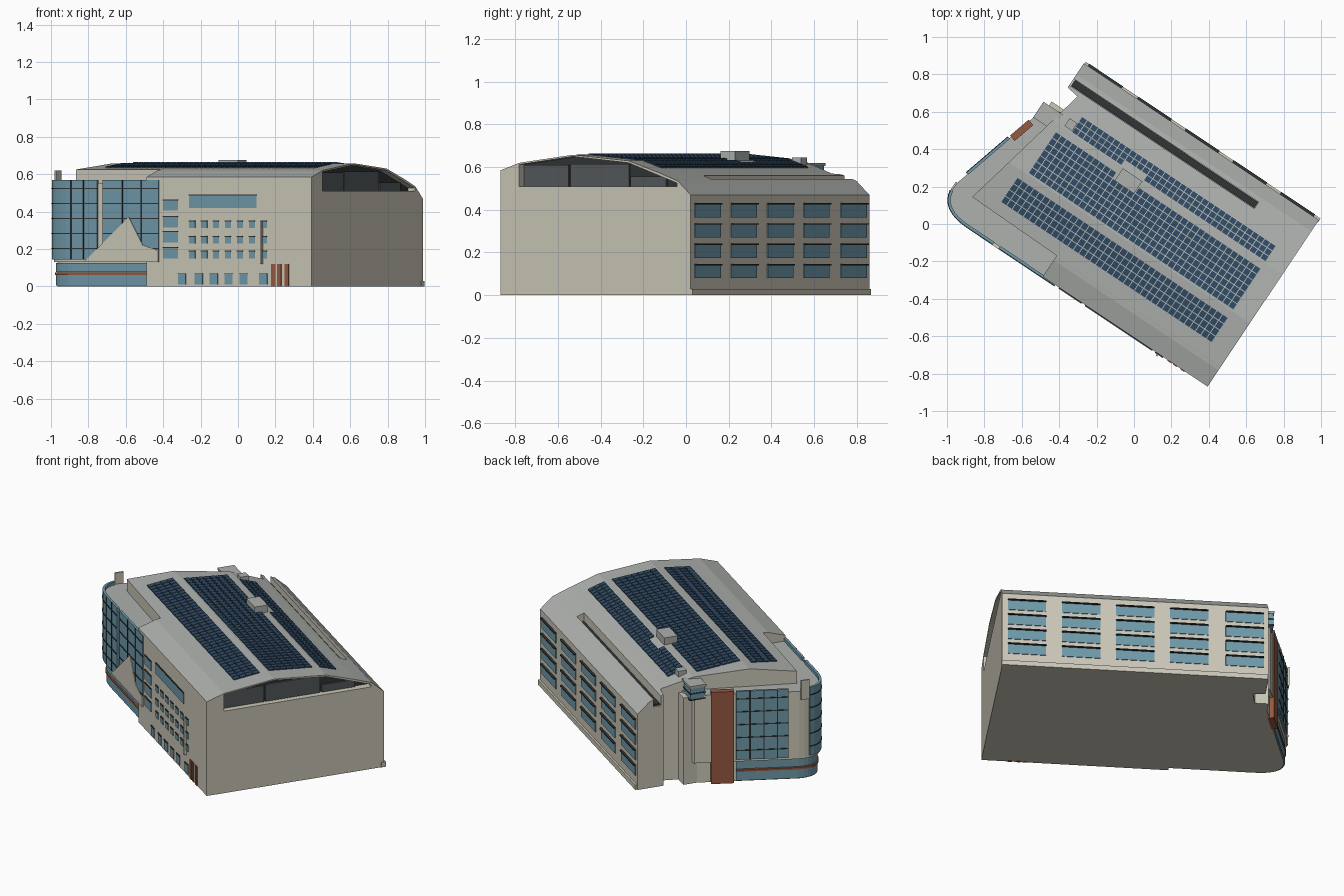
import bpy, bmesh, math
from mathutils import Vector

if "Cube" in bpy.data.objects:
    bpy.data.objects.remove(bpy.data.objects["Cube"])

# Everything is built in the building's own axes (a along, b across) then turned
ANG = math.atan2(-0.555, 0.832)


def mat(name, r, g, b):
    m = bpy.data.materials.new(name)
    m.diffuse_color = (r, g, b, 1)
    m.use_nodes = True
    m.node_tree.nodes["Principled BSDF"].inputs["Base Color"].default_value = m.diffuse_color
    return m


WALL = mat("beige_wall", 0.60, 0.57, 0.48)
ROOF = mat("grey_roof", 0.42, 0.44, 0.42)
GLASS = mat("blue_glass", 0.16, 0.32, 0.40)
PANEL = mat("solar_blue", 0.03, 0.07, 0.13)
DARK = mat("dark_metal", 0.03, 0.035, 0.035)
LOUVRE = mat("louvre_grey", 0.09, 0.10, 0.105)
BROWN = mat("rust_brown", 0.30, 0.10, 0.05)


def finish(name, bm, *mats, roof_tops=False):
    bmesh.ops.recalc_face_normals(bm, faces=bm.faces)
    bm.normal_update()
    if roof_tops:
        for f in bm.faces:
            f.material_index = 1 if f.normal.z > 0.3 else 0
    me = bpy.data.meshes.new(name)
    bm.to_mesh(me)
    bm.free()
    ob = bpy.data.objects.new(name, me)
    bpy.context.collection.objects.link(ob)
    for m in mats:
        me.materials.append(m)
    ob.rotation_euler.z = ANG
    return ob


def add_prism(bm, lo, hi):
    v0 = [bm.verts.new(p) for p in lo]
    v1 = [bm.verts.new(p) for p in hi]
    bm.faces.new(v0)
    bm.faces.new(v1)
    n = len(lo)
    for i in range(n):
        j = (i + 1) % n
        bm.faces.new((v0[i], v0[j], v1[j], v1[i]))


def prism(name, pts, z0, z1, *mats, roof_tops=False):
    bm = bmesh.new()
    add_prism(bm, [(a, b, z0) for a, b in pts], [(a, b, z1) for a, b in pts])
    return finish(name, bm, *mats, roof_tops=roof_tops)


def boxes(name, items, *mats):
    """items: (a0, a1, b0, b1, z0, z1) boxes joined in one object"""
    bm = bmesh.new()
    for a0, a1, b0, b1, z0, z1 in items:
        q = [(a0, b0), (a1, b0), (a1, b1), (a0, b1)]
        add_prism(bm, [(a, b, z0) for a, b in q], [(a, b, z1) for a, b in q])
    return finish(name, bm, *mats)


def offset(pts, d):
    out = []
    for i, p in enumerate(pts):
        t = Vector(pts[min(i + 1, len(pts) - 1)]) - Vector(pts[max(i - 1, 0)])
        t.normalize()
        out.append((p[0] - t.y * d, p[1] + t.x * d))
    return out


def ribbon(name, pts, z0, z1, m, d0=-0.005, d1=0.01):
    return prism(name, offset(pts, d0) + offset(pts, d1)[::-1], z0, z1, m)


# Main hall: stations (b, left end, roof height)
ST = [(-0.505, -0.25, 0.585), (-0.40, -0.25, 0.62), (-0.37, -0.25, 0.624), (-0.36, -0.80, 0.625),
      (-0.097, -0.74, 0.658), (0.216, -0.67, 0.63), (0.40, -0.63, 0.57),
      (0.41, -0.70, 0.566), (0.494, -0.70, 0.535), (0.566, -0.70, 0.47)]
AR = 0.81


def roof_z(b):
    for (b0, _, z0), (b1, _, z1) in zip(ST, ST[1:]):
        if b0 <= b <= b1:
            return z0 + (z1 - z0) * (b - b0) / (b1 - b0)


bm = bmesh.new()
rings = [[bm.verts.new(p) for p in ((l, b, 0), (AR, b, 0), (AR, b, z), (l, b, z))] for b, l, z in ST]
for r, s in zip(rings, rings[1:]):
    for i in range(4):
        j = (i + 1) % 4
        bm.faces.new((r[i], r[j], s[j], s[i]))
bm.faces.new(rings[0])
bm.faces.new(rings[-1])
hall = finish("main_hall", bm, WALL, ROOF, roof_tops=True)

# Cutters: recessed gable opening and the long roof slot
gable = [(-0.40, 0.51), (0.49, 0.51), (0.49, 0.525), (0.216, 0.62), (-0.097, 0.65), (-0.40, 0.612)]
bm = bmesh.new()
add_prism(bm, [(0.76, b, z) for b, z in gable], [(0.85, b, z) for b, z in gable])
cut1 = finish("gable_cutter", bm, DARK)
cut2 = boxes("slot_cutter", [(-0.75, 0.49, 0.425, 0.468, 0.50, 0.7)], DARK)
for c in (cut1, cut2):
    c.hide_render = True
    c.display_type = 'WIRE'
    md = hall.modifiers.new(c.name, 'BOOLEAN')
    md.object = c
    md.operation = 'DIFFERENCE'
    md.solver = 'EXACT'
boxes("slot_gutter", [(-0.69, 0.488, 0.427, 0.466, 0.495, 0.51)], DARK)

# Gable louvres
bm = bmesh.new()
add_prism(bm, [(0.755, b, z) for b, z in gable], [(0.765, b, z) for b, z in gable])
finish("gable_backing", bm, DARK)
boxes("gable_louvres", [(0.765, 0.775, b, b + w, 0.51, h) for b, w, h in
                        ((-0.395, 0.25, 0.61), (-0.135, 0.33, 0.615), (0.205, 0.2, 0.555))], LOUVRE)

# Solar panels following the roof, in three bands
bm = bmesh.new()
NC, A0, A1 = 38, -0.655, 0.70
step = (A1 - A0) / NC
for b0, rows, pitch, start in ((-0.295, 4, 0.04, 0), (-0.085, 7, 0.038, 1), (0.225, 3, 0.034, 3)):
    for r in range(rows):
        lo, hi = b0 + r * pitch, b0 + (r + 1) * pitch - 0.005
        for c in range(start, NC):
            a, e = A0 + c * step, A0 + (c + 1) * step - 0.005
            if a > -0.25 and e < -0.06 and 0.11 < lo < 0.23:
                continue
            q = [(a, lo), (e, lo), (e, hi), (a, hi)]
            add_prism(bm, [(x, y, roof_z(y) + 0.001) for x, y in q],
                      [(x, y, roof_z(y) + 0.007) for x, y in q])
finish("solar_panels", bm, PANEL)

# Roof plant
boxes("roof_plant_box", [(-0.215, -0.09, 0.135, 0.215, 0.62, 0.675)], ROOF)
boxes("roof_vents", [(-0.60, -0.55, 0.23, 0.28, 0.60, 0.645)], ROOF)

# Corner tower with rounded end
P0, PC, P1 = Vector((-0.73, -0.5)), Vector((-0.935, -0.5)), Vector((-0.905, -0.33))
ARC = [tuple(P0 * (1 - t) ** 2 + PC * 2 * t * (1 - t) + P1 * t * t) for t in [i / 10 for i in range(11)]]
END = (-0.745, 0.24)
path = [(-0.15, -0.5)] + ARC + [END]
inner = [(-0.66, 0.28), (-0.5, 0.28), (-0.15, -0.3)]
prism("tower_upper", path + inner, 0.13, 0.55, WALL, ROOF, roof_tops=True)
prism("tower_base", offset(path, -0.02) + inner, 0, 0.14, WALL)
boxes("left_end_block", [(-0.73, -0.6, 0.2, 0.3, 0, 0.54)], WALL)


def side(t):
    return tuple(P1.lerp(Vector(END), t))


front_a, front_b = [(-0.17, -0.5), (-0.53, -0.5)], [(-0.567, -0.5)] + ARC[:9]
side_g = [side(0.1), side(0.60)]
for n, p in (("front_glazing", front_a), ("corner_glazing", front_b), ("side_glazing", side_g)):
    ribbon(n, p, 0.145, 0.57, GLASS)
    for i, z in enumerate((0.20, 0.28, 0.36, 0.44, 0.52)):
        ribbon(f"{n}_transom_{i}", p, z, z + 0.006, DARK, 0, 0.013)
for i, t in enumerate((0.2, 0.33, 0.46)):
    ribbon(f"side_mullion_{i}", [side(t), side(t + 0.012)], 0.145, 0.57, DARK, 0, 0.013)
for i, a in enumerate((-0.28, -0.40, -0.65, -0.73)):
    ribbon(f"front_mullion_{i}", [(a, -0.5), (a - 0.006, -0.5)], 0.145, 0.57, DARK, 0, 0.013)
ribbon("rust_side_panel", [side(0.62), side(0.84)], 0.0, 0.57, BROWN, -0.03, 0.008)
low = [(-0.2, -0.5)] + ARC + [side(0.6)]
ribbon("base_glass_low", low, 0.005, 0.06, GLASS, -0.03, -0.012)
ribbon("base_rust_band", low, 0.062, 0.074, BROWN, -0.03, -0.006)
ribbon("base_glass_high", low, 0.078, 0.125, GLASS, -0.03, -0.012)
boxes("corner_fin", [(-0.918, -0.908, -0.39, -0.34, 0.5, 0.62)], WALL)

# Pale sloping infill across the front glazing
wedge = [(-0.65, 0.13), (-0.36, 0.37), (-0.27, 0.22), (-0.17, 0.19), (-0.17, 0.13)]
bm = bmesh.new()
add_prism(bm, [(a, -0.50, z) for a, z in wedge], [(a, -0.514, z) for a, z in wedge])
finish("front_wedge", bm, WALL)

# Glass lookout box at the left end of the roof
boxes("lookout_box", [(-0.76, -0.66, 0.18, 0.27, 0.53, 0.605)], GLASS)
boxes("lookout_cap", [(-0.765, -0.64, 0.175, 0.275, 0.605, 0.62)], ROOF)
boxes("lookout_frame", [(-0.763, -0.65, 0.177, 0.273, z, z + 0.006) for z in (0.53, 0.568)], DARK)


def fa(x):  # front view x -> position along the front wall
    return (x + 0.28) / 0.832


# Front windows: left column, long window, small grid, ground row
wins = [(-0.40, -0.32, z, z + 0.055) for z in (0.15, 0.235, 0.315, 0.405)]
wins += [(-0.26, 0.10, 0.42, 0.485)]
wins += [(-0.26 + 0.064 * i, -0.228 + 0.064 * i, z, z + 0.036) for i in range(7) for z in (0.15, 0.228, 0.312)]
wins += [(x, x + 0.042, 0.01, 0.065) for x in (-0.32, -0.23, -0.15, -0.07, 0.01, 0.115)]
boxes("front_windows", [(fa(x), fa(w), -0.508, -0.49, z, t) for x, w, z, t in wins], GLASS)
boxes("front_window_heads", [(fa(x), fa(w), -0.511, -0.49, t, t + 0.005) for x, w, z, t in wins], DARK)
boxes("rust_doors", [(fa(x), fa(x + 0.022), -0.509, -0.49, 0, 0.12) for x in (0.18, 0.21, 0.25)], BROWN)
boxes("front_blade", [(fa(0.125), fa(0.133), -0.52, -0.49, 0.12, 0.35)], WALL)

# Back windows: five bays by four floors
back = [((0.471 - y - 0.12) / 0.555, (0.471 - y) / 0.555, z) for y in (0.04, 0.21, 0.38, 0.55, 0.725)
        for z in (0.08, 0.175, 0.27, 0.365)]
boxes("back_windows", [(a, e, 0.55, 0.57, z, z + 0.06) for a, e, z in back], GLASS)
boxes("back_window_heads", [(a, e, 0.55, 0.58, z + 0.06, z + 0.066) for a, e, z in back], DARK)
boxes("back_plinth", [(-0.695, 0.813, 0.55, 0.578, 0, 0.03)], WALL)
